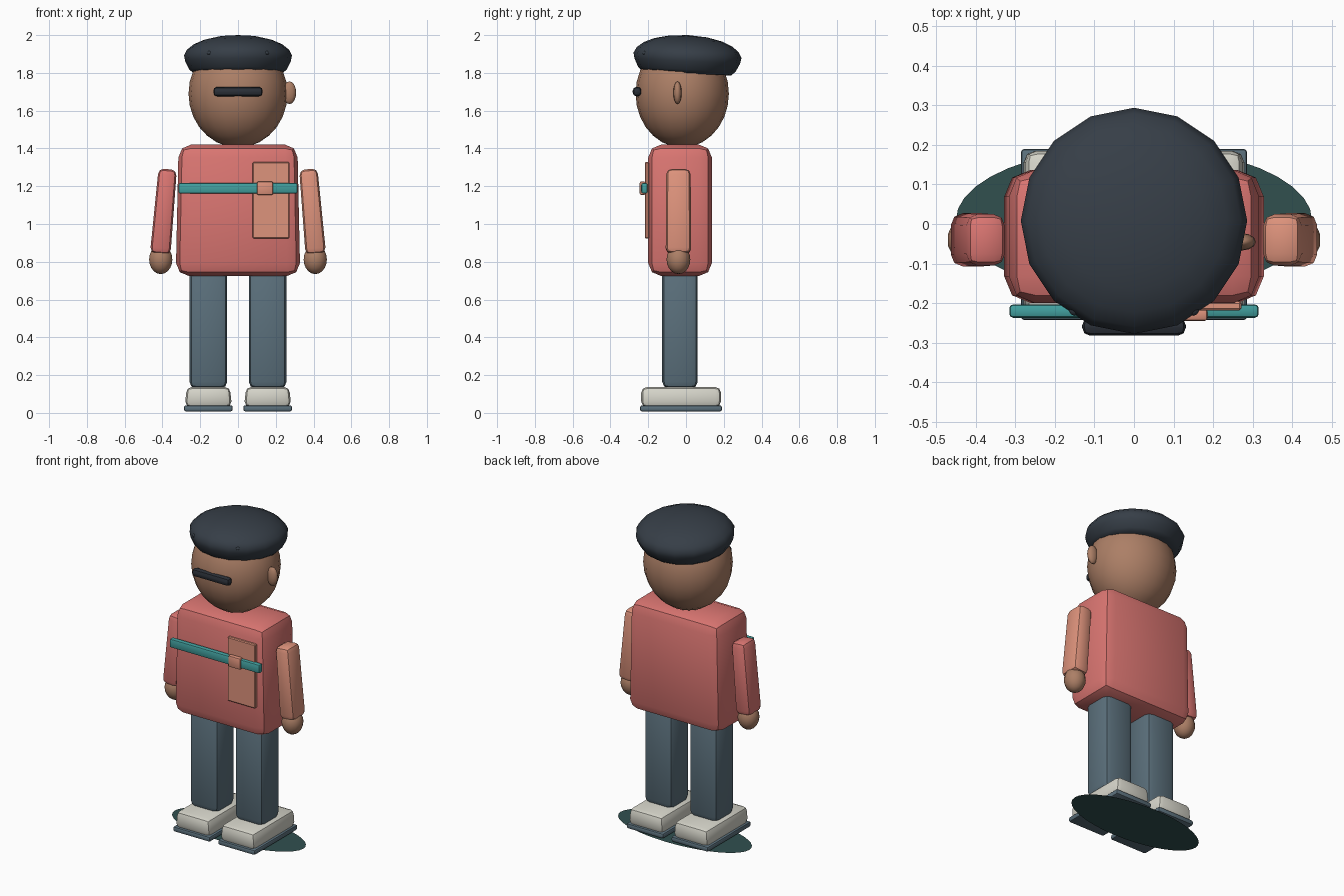
import bpy, bmesh, math
from mathutils import Matrix, Vector

if "Cube" in bpy.data.objects:
    bpy.data.objects.remove(bpy.data.objects["Cube"])


def material(name, hexcode):
    def lin(c):
        return c / 12.92 if c <= 0.04045 else ((c + 0.055) / 1.055) ** 2.4
    m = bpy.data.materials.new(name)
    rgb = [lin(int(hexcode[i:i + 2], 16) / 255) for i in (0, 2, 4)]
    m.diffuse_color = (*rgb, 1)
    m.use_nodes = True
    m.node_tree.nodes["Principled BSDF"].inputs["Base Color"].default_value = m.diffuse_color
    return m


RED = material("coral red", "DB7672")
SALMON = material("salmon", "DE937C")
SKIN = material("brown skin", "AC7F66")
SLATE = material("slate blue", "5B707C")
CREAM = material("cream", "D6D5CA")
BLACK = material("charcoal", "363E47")
VISOR = material("dark visor", "2B3038")
TEAL = material("teal", "42A09F")
SHADE = material("dark teal", "31504F")


def finish(name, bm, mat, angle=30):
    bmesh.ops.recalc_face_normals(bm, faces=bm.faces)
    mesh = bpy.data.meshes.new(name)
    bm.to_mesh(mesh)
    bm.free()
    ob = bpy.data.objects.new(name, mesh)
    bpy.context.collection.objects.link(ob)
    mesh.materials.append(mat)
    bpy.ops.object.select_all(action='DESELECT')
    ob.select_set(True)
    bpy.context.view_layer.objects.active = ob
    bpy.ops.object.shade_smooth_by_angle(angle=math.radians(angle))
    return ob


def box(name, x, y, z, mat, bevel, segments=2, angle=30):
    """Bevelled box from (min, max) ranges."""
    bm = bmesh.new()
    bmesh.ops.create_cube(bm, size=1)
    for v in bm.verts:
        v.co = Vector([(r[0] + r[1]) / 2 + c * (r[1] - r[0])
                       for r, c in zip((x, y, z), v.co)])
    bmesh.ops.bevel(bm, geom=bm.edges[:], offset=bevel, segments=segments,
                    profile=0.5, affect='EDGES')
    return finish(name, bm, mat, angle)


def ball(name, centre, radii, mat, segs=16, rings=12):
    bm = bmesh.new()
    bmesh.ops.create_uvsphere(bm, u_segments=segs, v_segments=rings, radius=1)
    bmesh.ops.transform(bm, verts=bm.verts,
                        matrix=Matrix.Translation(centre) @ Matrix.Diagonal((*radii, 1)))
    return finish(name, bm, mat, 50)


def lathe(name, profile, segs, mat, matrix):
    """Spin (radius, z) points around the vertical axis."""
    bm = bmesh.new()
    verts = [bm.verts.new((r, 0, z)) for r, z in profile]
    edges = [bm.edges.new(p) for p in zip(verts, verts[1:])]
    bmesh.ops.spin(bm, geom=verts + edges, axis=(0, 0, 1), cent=(0, 0, 0),
                   angle=2 * math.pi, steps=segs)
    bmesh.ops.remove_doubles(bm, verts=bm.verts, dist=1e-4)
    bmesh.ops.transform(bm, verts=bm.verts, matrix=matrix)
    return finish(name, bm, mat, 45)


# Flat oval on the ground
bm = bmesh.new()
bmesh.ops.create_circle(bm, cap_ends=True, segments=40, radius=1)
bmesh.ops.transform(bm, verts=bm.verts,
                    matrix=Matrix.Translation((0, 0.01, 0)) @ Matrix.Diagonal((0.45, 0.185, 1, 1)))
finish("ground_oval", bm, SHADE)

# Torso, slightly narrower at the top
torso = box("torso", (-0.328, 0.328), (-0.2, 0.137), (0.725, 1.42), RED, 0.068)
for v in torso.data.vertices:
    v.co.x *= 1 - 0.04 * max(0, v.co.z - 0.8) / 0.6

# Legs, shoes, soles, arms and hands
for side, s in (("left", -1), ("right", 1)):
    cx = 0.157 * s
    box(side + "_leg", (cx - 0.1, cx + 0.1), (-0.126, 0.062), (0.13, 0.77), SLATE, 0.035)
    shoe = box(side + "_shoe", (cx - 0.122, cx + 0.122), (-0.237, 0.185),
               (0.03, 0.137), CREAM, 0.03)
    for v in shoe.data.vertices:
        if v.co.z > 0.1:
            v.co.x = cx + (v.co.x - cx) * 0.96
    box(side + "_sole", (cx - 0.129, cx + 0.129), (-0.243, 0.19), (0.008, 0.04), SLATE, 0.01)

    arm = box(side + "_arm", (-0.053, 0.053), (-0.066, 0.066), (-0.225, 0.225),
              RED if s < 0 else SALMON, 0.03)
    for v in arm.data.vertices:
        k = 0.97 - 0.25 * v.co.z
        v.co.x *= k
        v.co.y *= 1 - 0.1 * v.co.z
    arm.data.transform(Matrix.Translation((0.392 * s, -0.04, 1.066))
                       @ Matrix.Rotation(math.radians(-5 * s), 4, 'Y'))
    ball(side + "_hand", (0.409 * s, -0.04, 0.812), (0.063, 0.063, 0.077), SKIN, 14, 10)

# Head with a single ear
ball("head", (0, -0.02, 1.69), (0.262, 0.247, 0.285), SKIN, 20, 14)
ball("ear", (0.272, -0.045, 1.695), (0.036, 0.022, 0.06), SKIN, 12, 8)

# Dark bar across the face
box("face_bar", (-0.131, 0.131), (-0.282, -0.236), (1.676, 1.726), VISOR, 0.02)

# Domed cap, tipped slightly towards the back
profile = [(0, -0.095), (0.235, -0.095), (0.258, -0.075), (0.28, -0.03), (0.286, 0),
           (0.27, 0.03), (0.235, 0.058), (0.18, 0.082), (0.1, 0.1), (0, 0.107)]
lathe("cap", profile, 16, BLACK,
      Matrix.Translation((0, 0.008, 1.893)) @ Matrix.Rotation(math.radians(-3), 4, 'X')
      @ Matrix.Rotation(math.radians(90), 4, 'Z'))
for side, s in (("left", -1), ("right", 1)):
    ball(side + "_cap_stud", (0.15 * s, -0.212, 1.905), (0.016, 0.02, 0.012), BLACK, 10, 6)

# Chest panel, strap and buckle
box("chest_panel", (0.078, 0.272), (-0.218, -0.196), (0.923, 1.327), SALMON, 0.005, 1)
box("chest_strap", (-0.315, 0.315), (-0.237, -0.203), (1.161, 1.217), TEAL, 0.01)
box("strap_buckle", (0.1, 0.186), (-0.245, -0.215), (1.154, 1.225), SALMON, 0.008)
